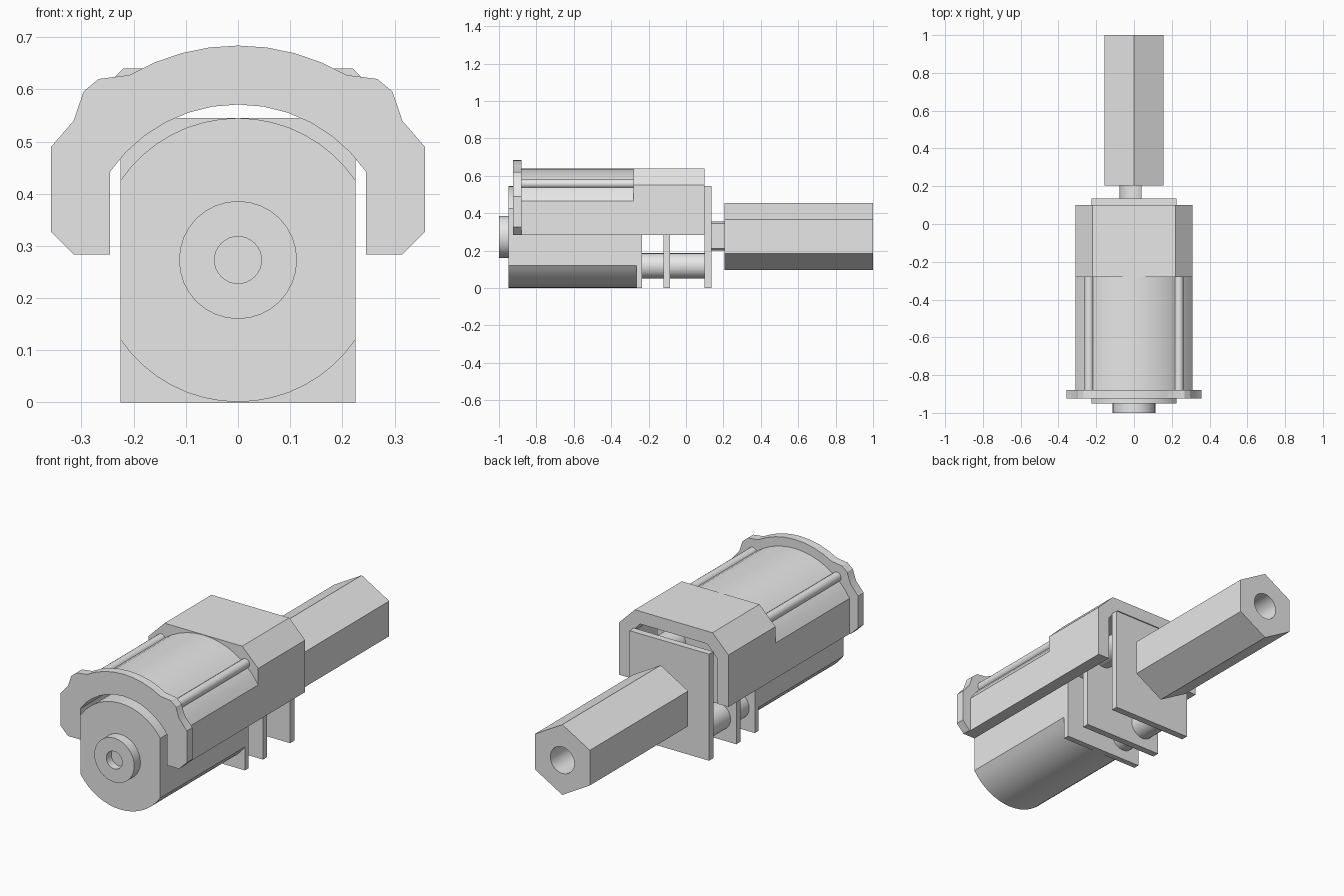
import bpy, bmesh, math

old = bpy.data.objects.get("Cube")
if old:
    bpy.data.objects.remove(old, do_unlink=True)

grey = bpy.data.materials.new("plain_grey")
grey.use_nodes = True
grey.diffuse_color = (0.8, 0.8, 0.8, 1)
grey.node_tree.nodes["Principled BSDF"].inputs["Base Color"].default_value = (0.8, 0.8, 0.8, 1)

AXIS = 0.273  # height of the motor axis


def arc(radius, start, end, steps, cx=0, cz=AXIS):
    """Points of an arc in the xz plane, angles in degrees."""
    angles = [math.radians(start + (end - start) * i / steps) for i in range(steps + 1)]
    return [(cx + radius * math.cos(a), cz + radius * math.sin(a)) for a in angles]


def circle(radius, sides=32, cx=0, cz=AXIS, turn=0):
    return arc(radius, turn, turn + 360, sides, cx, cz)[:-1]


def mirrored(half):
    """Close a right-hand outline with its mirror image."""
    return half + [(-x, z) for x, z in reversed(half)]


def prism(name, outline, y0, y1, smooth=True):
    """Extrude an xz outline along y."""
    bm = bmesh.new()
    face = bm.faces.new([bm.verts.new((x, y0, z)) for x, z in outline])
    new = bmesh.ops.extrude_face_region(bm, geom=[face])["geom"]
    bmesh.ops.translate(bm, vec=(0, y1 - y0, 0),
                        verts=[v for v in new if isinstance(v, bmesh.types.BMVert)])
    bmesh.ops.recalc_face_normals(bm, faces=bm.faces)
    mesh = bpy.data.meshes.new(name)
    bm.to_mesh(mesh)
    bm.free()
    mesh.materials.append(grey)
    obj = bpy.data.objects.new(name, mesh)
    bpy.context.collection.objects.link(obj)
    if smooth:
        shade(obj)
    return obj


def shade(obj):
    bpy.ops.object.select_all(action='DESELECT')
    obj.select_set(True)
    bpy.context.view_layer.objects.active = obj
    bpy.ops.object.shade_smooth_by_angle(angle=math.radians(25))


def bore(obj, radius, y0, y1):
    """Cut a round hole along the motor axis."""
    cutter = prism("bore_cutter", circle(radius), y0, y1, False)
    cutter.hide_render = True
    mod = obj.modifiers.new("bore", 'BOOLEAN')
    mod.operation = 'DIFFERENCE'
    mod.solver = 'EXACT'
    mod.object = cutter
    bpy.context.view_layer.objects.active = obj
    bpy.ops.object.modifier_apply(modifier=mod.name)
    bpy.data.objects.remove(cutter, do_unlink=True)
    shade(obj)


# Motor can: a cylinder with flattened sides
R, FLAT = 0.272, 0.225
corner = math.degrees(math.acos(FLAT / R))
can = arc(R, corner, 180 - corner, 16) + arc(R, 180 + corner, 360 - corner, 16)
prism("motor_can", can, -0.95, -0.265)

# Bearing boss with a blind hole
boss = prism("bearing_boss", circle(0.113), -1, -0.95)
bore(boss, 0.045, -1.05, -0.96)

# Gearbox plates
plate = mirrored([(FLAT, 0), (FLAT, 0.545)])
for name, y0, y1 in (("motor_plate", -0.265, -0.235),
                     ("middle_plate", -0.12, -0.085),
                     ("output_plate", 0.10, 0.135)):
    prism(name, plate, y0, y1, False)

# Diagonal spacer posts between the plates
for name, side in (("lower_spacer", -1), ("upper_spacer", 1)):
    prism(name, circle(0.068, 24, side * 0.125, AXIS + side * 0.155), -0.235, 0.10)

# D-shaped output shaft
flat_angle = math.degrees(math.acos(0.04 / 0.078))
prism("output_shaft", arc(0.078, flat_angle, 360 - flat_angle, 24, 0, 0.277), 0.135, 0.21)

# Hexagonal coupling with a bored end
hexagon = prism("hex_coupling", circle(0.18, 6, turn=30, cz=0.275), 0.205, 1, False)
bore(hexagon, 0.068, 0.55, 1.05)

# Clip shell over the motor
WALL, INNER, OUTER, BOTTOM = 0.31, 0.245, 0.365, 0.284
out_a = math.degrees(math.acos(WALL / OUTER))
in_a = math.degrees(math.acos(INNER / 0.298))
inside = [(-INNER, BOTTOM)] + arc(0.298, 180 - in_a, in_a, 12) + [(INNER, BOTTOM)]
shell = [(WALL, BOTTOM)] + arc(OUTER, out_a, 180 - out_a, 16) + [(-WALL, BOTTOM)]
prism("clip_shell", shell + inside, -0.89, -0.28)

# Boxy hood over the gearbox
hood = mirrored([(INNER, BOTTOM), (WALL, BOTTOM), (WALL, 0.55), (0.22, 0.64)])
hood_inside = mirrored([(INNER, BOTTOM), (INNER, 0.515), (0.19, 0.575)])
half = len(hood) // 2
hood = hood[1:half] + hood[half:-1]
prism("gearbox_hood", hood + hood_inside[::-1], -0.28, 0.10, False)

# Ribs along the shell
for name, side in (("left_rib", 1), ("right_rib", -1)):
    prism(name, circle(0.024, 16, side * 0.238, 0.557), -0.89, -0.27)

# End flange of the clip
edge = [(0.315, BOTTOM), (0.358, 0.327), (0.358, 0.49), (0.315, 0.54),
        (0.296, 0.596), (0.267, 0.62)]
top_a = math.degrees(math.acos(0.208 / 0.411))
flange = edge + arc(0.411, top_a, 180 - top_a, 8) + [(-x, z) for x, z in reversed(edge)]
prism("clip_flange", flange + inside, -0.925, -0.88)
